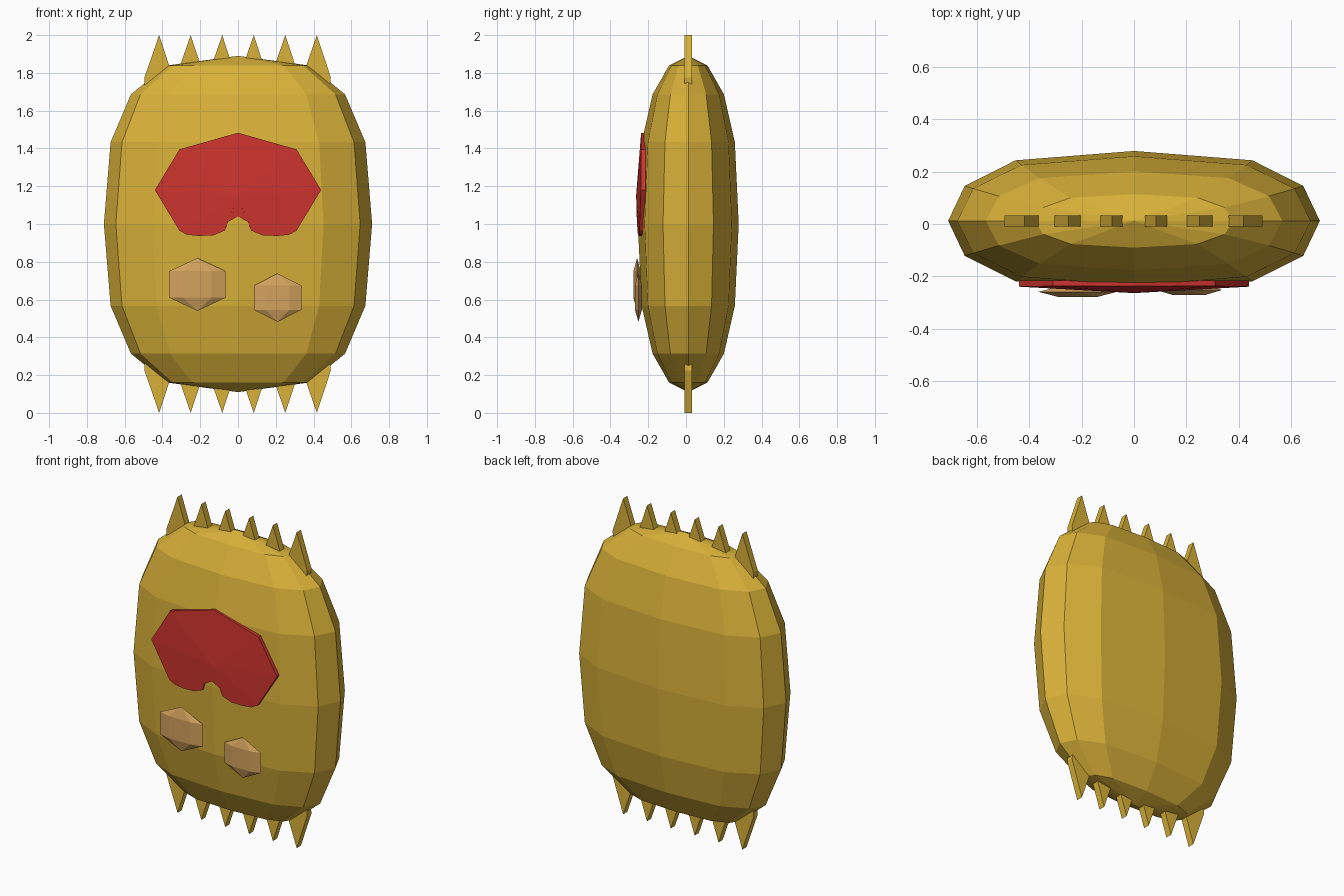
import bpy, bmesh
from math import sin, cos, pi, copysign

if "Cube" in bpy.data.objects:
    bpy.data.objects.remove(bpy.data.objects["Cube"])

BODY_Y = 0.012


def material(name, rgb):
    m = bpy.data.materials.new(name)
    m.diffuse_color = (*rgb, 1)
    m.use_nodes = True
    m.node_tree.nodes["Principled BSDF"].inputs["Base Color"].default_value = m.diffuse_color
    return m


gold = material("gold", (0.69, 0.44, 0.04))
red = material("red", (0.60, 0.033, 0.027))
tan = material("tan", (0.65, 0.36, 0.11))


def make_object(name, bm, mat):
    bmesh.ops.recalc_face_normals(bm, faces=bm.faces)
    mesh = bpy.data.meshes.new(name)
    bm.to_mesh(mesh)
    bm.free()
    mesh.materials.append(mat)
    ob = bpy.data.objects.new(name, mesh)
    bpy.context.collection.objects.link(ob)
    return ob


def bulge(v, power):
    return copysign(abs(v) ** power, v) if abs(v) > 1e-6 else 0.0


def faceted_ball(name, mat, center, radii, segments, rings, px=1.0, pz=1.0):
    """Low-poly ball; powers below 1 make it boxier along x and z."""
    bm = bmesh.new()

    def vert(lat, lon):
        d = (bulge(cos(lat) * cos(lon), px), cos(lat) * sin(lon), bulge(sin(lat), pz))
        return bm.verts.new([c + r * k for c, r, k in zip(center, radii, d)])

    rows = [[vert(-pi / 2 + pi * i / rings, 2 * pi * j / segments)
             for j in range(segments)] for i in range(1, rings)]
    bottom, top = vert(-pi / 2, 0), vert(pi / 2, 0)
    for j in range(segments):
        k = (j + 1) % segments
        bm.faces.new((bottom, rows[0][k], rows[0][j]))
        bm.faces.new((top, rows[-1][j], rows[-1][k]))
        for a, b in zip(rows, rows[1:]):
            bm.faces.new((a[j], a[k], b[k], b[j]))
    return make_object(name, bm, mat)


# Rounded, slightly boxy body
faceted_ball("body", gold, (0, BODY_Y, 1.0), (0.71, 0.267, 0.89), 12, 8, 0.65, 0.75)

# Two flattened spots
faceted_ball("spot_left", tan, (-0.215, -0.259, 0.68), (0.173, 0.026, 0.14), 6, 3)
faceted_ball("spot_right", tan, (0.21, -0.252, 0.61), (0.146, 0.025, 0.128), 6, 3)


# Thin wedge spikes along the top and bottom edges
def spike(name, x, up):
    profile = [(x - 0.078, 0.70), (x - 0.078, 0.775), (x, 1.0),
               (x + 0.074, 0.775), (x + 0.07, 0.74)]
    bm = bmesh.new()
    face = bm.faces.new([bm.verts.new((px, BODY_Y - 0.021, 1 + up * pz))
                         for px, pz in profile])
    ext = bmesh.ops.extrude_face_region(bm, geom=[face])
    moved = [g for g in ext["geom"] if isinstance(g, bmesh.types.BMVert)]
    bmesh.ops.translate(bm, verts=moved, vec=(0, 0.042, 0))
    make_object(name, bm, gold)


for i in range(6):
    x = (i - 2.5) * 0.167
    spike(f"top_spike_{i + 1}", x, 1)
    spike(f"bottom_spike_{i + 1}", x, -1)

# Red domed face plate with a notch at the bottom centre
half = [(0.31, 1.395), (0.44, 1.18), (0.31, 0.965), (0.27, 0.943), (0.21, 0.937),
        (0.13, 0.94), (0.07, 0.965), (0.052, 1.012)]
outline = [(0, 1.483)] + half + [(0, 1.04)] + [(-x, z) for x, z in reversed(half)]
bm = bmesh.new()
front = [bm.verts.new((x, -0.262 + 0.022 * (x / 0.44) ** 2
                       + 0.024 * ((z - 1.12) / 0.36) ** 2, z)) for x, z in outline]
back = [bm.verts.new((x, -0.215, z)) for x, z in outline]
peak = bm.verts.new((0, -0.264, 1.15))
n = len(outline)
for i in range(n):
    j = (i + 1) % n
    bm.faces.new((peak, front[i], front[j]))
    bm.faces.new((front[i], back[i], back[j], front[j]))
bm.faces.new(back)
make_object("face_plate", bm, red)
